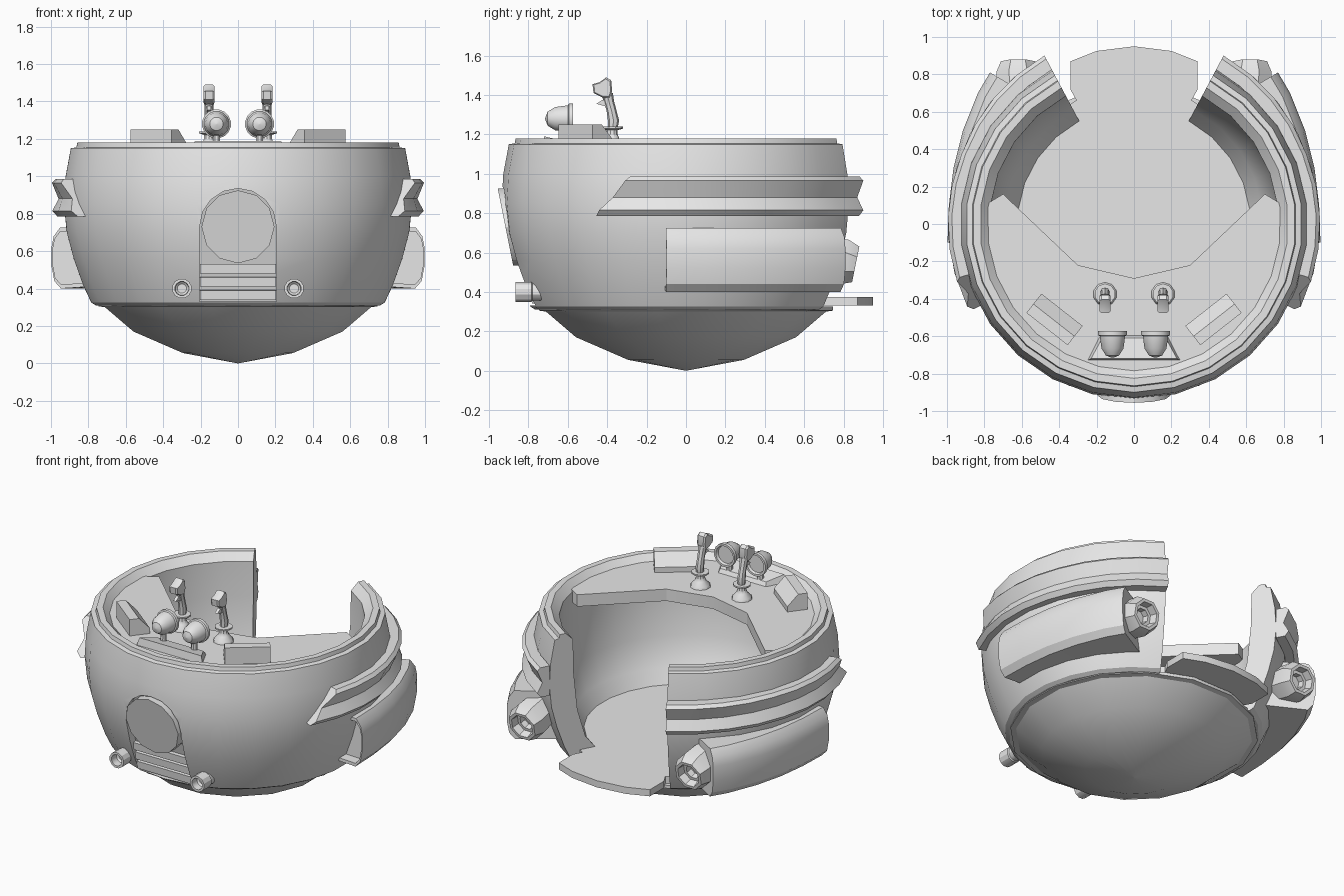
import bpy, bmesh, math
from mathutils import Vector

if "Cube" in bpy.data.objects:
    bpy.data.objects.remove(bpy.data.objects["Cube"])

grey = bpy.data.materials.new("light grey")
grey.diffuse_color = (0.8, 0.8, 0.8, 1)
grey.use_nodes = True
grey.node_tree.nodes["Principled BSDF"].inputs["Base Color"].default_value = grey.diffuse_color


def loft(name, rings):
    """Skin consecutive closed rings of points and cap both ends."""
    bm = bmesh.new()
    vs = [[bm.verts.new(p) for p in r] for r in rings]
    n = len(vs[0])
    for a, b in zip(vs, vs[1:]):
        for i in range(n):
            bm.faces.new((a[i], a[(i + 1) % n], b[(i + 1) % n], b[i]))
    bm.faces.new(vs[0])
    bm.faces.new(vs[-1])
    bmesh.ops.recalc_face_normals(bm, faces=bm.faces)
    me = bpy.data.meshes.new(name)
    bm.to_mesh(me)
    bm.free()
    ob = bpy.data.objects.new(name, me)
    bpy.context.collection.objects.link(ob)
    me.materials.append(grey)
    return ob


def turned(name, origin, axis, stations, n):
    """Round part: stations are (distance along axis, radius)."""
    q = Vector(axis).to_track_quat('Z', 'Y')
    return loft(name, [[Vector(origin) + q @ Vector((r * math.cos(a), r * math.sin(a), t))
                        for a in (2 * math.pi * (i + .5) / n for i in range(n))] for t, r in stations])


def slab(name, outline, z0, z1):
    return loft(name, [[(x, y, z) for x, y in outline] for z in (z0, z1)])


def polar(r, deg):
    return r * math.cos(math.radians(deg)), r * math.sin(math.radians(deg))


# body: closed wall section swept around, open at the back
section = [(.765, .31), (.79, .325), (.835, .42), (.885, .56), (.922, .7), (.937, .85), (.928, 1.0),
           (.90, 1.15), (.87, 1.155), (.865, 1.18), (.825, 1.18), (.775, 1.13),
           (.77, .9), (.745, .65), (.69, .46), (.62, .37), (.6, .31)]
N = 22
body = loft("body_shell", [[(*polar(r, -242 + 304 * i / N), z) for r, z in section] for i in range(N + 1)])

# front alcove cut into the body
def y_in(z):
    return -.905 + (.93 - z) * .27

arch = [(-.205, .33), (.205, .33)] + [(.205 * math.cos(math.pi * i / 8), .73 + .205 * math.sin(math.pi * i / 8))
                                      for i in range(9)]
cutter = loft("alcove_cutter", [[(x, y_in(z), z) for x, z in arch], [(x, -1.2, z) for x, z in arch]])
mod = body.modifiers.new("alcove", 'BOOLEAN')
mod.object = cutter
mod.operation = 'DIFFERENCE'
mod.solver = 'EXACT'
bpy.context.view_layer.objects.active = body
bpy.ops.object.modifier_apply(modifier=mod.name)
bpy.data.objects.remove(cutter)

# round hatch and steps in the alcove
circle = [(.195 * math.cos(math.pi * i / 6), .73 + .195 * math.sin(math.pi * i / 6)) for i in range(12)]
loft("front_hatch", [[(x, y_in(z) + .02, z) for x, z in circle],
                     [(x, -.955 + (.92 - z) * .2, z) for x, z in circle]])
for k in range(3):
    z = .34 + .07 * k
    y = y_in(z)
    loft("front_step", [[(x, y + .03, z), (x, y - .035, z), (x, y - .04, z + .05), (x, y + .03, z + .055)]
                        for x in (-.204, .204)])

# bottom bowl
turned("bottom_bowl", (0, 0, 0), (0, 0, 1),
       [(0, .002), (.055, .3), (.17, .57), (.3, .725), (.305, .76), (.325, .76)], 16)

# floor with the boarding tongue at the back
floor = [polar(.73, 65 - 310 * i / 20) for i in range(21)]
floor += [(-.34, .72), (-.34, .87), (-.2, .925), (0, .95), (.2, .925), (.34, .87), (.34, .72)]
slab("floor", floor, .33, .375)

# control desk
desk = [polar(.79, 8 - 196 * i / 18) for i in range(19)]
desk += [(-.7, .16), (-.3, -.22), (0, -.29), (.3, -.22), (.7, .16)]
slab("control_desk", desk, 1.06, 1.14)

# low gauge panel
loft("gauge_panel", [[(-.25, -.73, 1.13), (.25, -.73, 1.13), (.18, -.59, 1.13), (-.18, -.59, 1.13)],
                     [(-.23, -.72, 1.19), (.23, -.72, 1.19), (.17, -.61, 1.165), (-.17, -.61, 1.165)]])

for s in (-1, 1):
    # side band with a grooved face and slanted front end
    band = [(.91, .785), (.97, .785), (.995, .815), (.96, .88), (.995, .965), (.975, .985), (.91, .985)]
    rings = []
    for i in range(9):
        ring = []
        for r, z in band:
            start = -28 + 11 * (z - .785) / .2
            x, y = polar(r + .025 * max(0, i - 4) / 4, start + (62 - start) * i / 8)
            ring.append((s * x, y, z))
        rings.append(ring)
    loft("side_band", rings)

    # side engine pod swept along the wall, with a hollow intake
    path = [Vector(p) for p in ((.997, -.1), (.99, .1), (.965, .3), (.915, .5), (.835, .7), (.77, .81))]
    pod = [(-.2, .41), (-.05, .4), (-.015, .44), (0, .52), (0, .62), (-.012, .68), (-.045, .725), (-.13, .725)]
    rings = []
    for i, p in enumerate(path):
        t = (path[min(i + 1, 5)] - path[max(i - 1, 0)]).normalized()
        n = Vector((t.y, -t.x))
        ring = []
        for o, z in pod:
            if o < -.1:
                o -= .03 * i
            q = p + n * o
            ring.append(Vector((s * q.x, q.y, z)))
        rings.append(ring)
    mid = sum(rings[0], Vector()) / len(pod)
    lip = [mid + (p - mid) * .87 for p in rings[0]]
    rings = [[p + Vector((0, .07, 0)) for p in lip], lip] + rings
    loft("side_pod", rings)

    # rear nozzle
    turned("pod_nozzle", (s * .62, .862, .54), (0, .98, -.2),
           [(-.22, .115), (-.06, .125), (0, .1), (0, .08), (-.05, .07), (-.05, .05), (-.09, .045)], 8)

    # small front tube
    turned("front_tube", (s * .3, -.865, .4), (0, 1, 0),
           [(.06, .025), (.05, .036), (0, .038), (0, .053), (.08, .053), (.085, .046), (.2, .046)], 12)

    # slanted desk box
    c, u, v = Vector((s * .425, -.51, 0)), Vector((s * .787, .617, 0)), Vector((s * .617, -.787, 0))
    prof = [(-.065, 1.12), (.065, 1.12), (.065, 1.25), (.005, 1.25), (-.065, 1.175)]
    loft("desk_box", [[c + u * e + v * w + Vector((0, 0, z)) for w, z in prof] for e in (-.14, .14)])

    # gauge pod with dial facing the pilot
    turned("gauge", (s * .115, -.715, 1.28), (0, 1, 0),
           [(0, .004), (.012, .036), (.05, .06), (.115, .069), (.12, .078), (.142, .078),
            (.142, .064), (.125, .058)], 16)
    turned("gauge_stand", (s * .115, -.63, 1.14), (0, 0, 1), [(0, .022), (.09, .018)], 8)

    # joystick: boot, guard disc, grip, head and trigger
    turned("stick_base", (s * .155, -.375, 1.135), (0, 0, 1),
           [(0, .065), (.02, .06), (.045, .036), (.065, .028), (.09, .028)], 10)
    turned("stick_guard", (s * .155, -.375, 1.23), (0, 0, 1), [(-.008, .03), (0, .056), (.01, .056)], 10)
    grip = [(-.372, 1.23, .022), (-.368, 1.27, .026), (-.378, 1.32, .023), (-.392, 1.37, .024), (-.402, 1.41, .028)]
    loft("stick_grip", [[(s * .155 + r * math.cos(a), y + r * 1.1 * math.sin(a), z)
                         for a in (math.pi * i / 4 for i in range(8))] for y, z, r in grip])
    head = [(-.42, 1.385), (-.47, 1.41), (-.475, 1.455), (-.44, 1.465), (-.405, 1.49), (-.38, 1.475), (-.375, 1.42),
            (-.385, 1.385)]
    loft("stick_head", [[(s * .155 + x, -.425 + (y + .425) * k, 1.435 + (z - 1.435) * k) for y, z in head]
                        for x, k in ((-.03, .85), (-.02, 1), (.02, 1), (.03, .85))])
    trig = [(-.4, 1.375), (-.425, 1.375), (-.455, 1.355), (-.435, 1.35), (-.4, 1.34)]
    loft("stick_trigger", [[(s * .155 + x, y, z) for y, z in trig] for x in (-.01, .01)])

# smooth shading with crisp edges
for ob in bpy.data.objects:
    ob.select_set(True)
bpy.context.view_layer.objects.active = body
bpy.ops.object.shade_smooth_by_angle(angle=math.radians(30))
